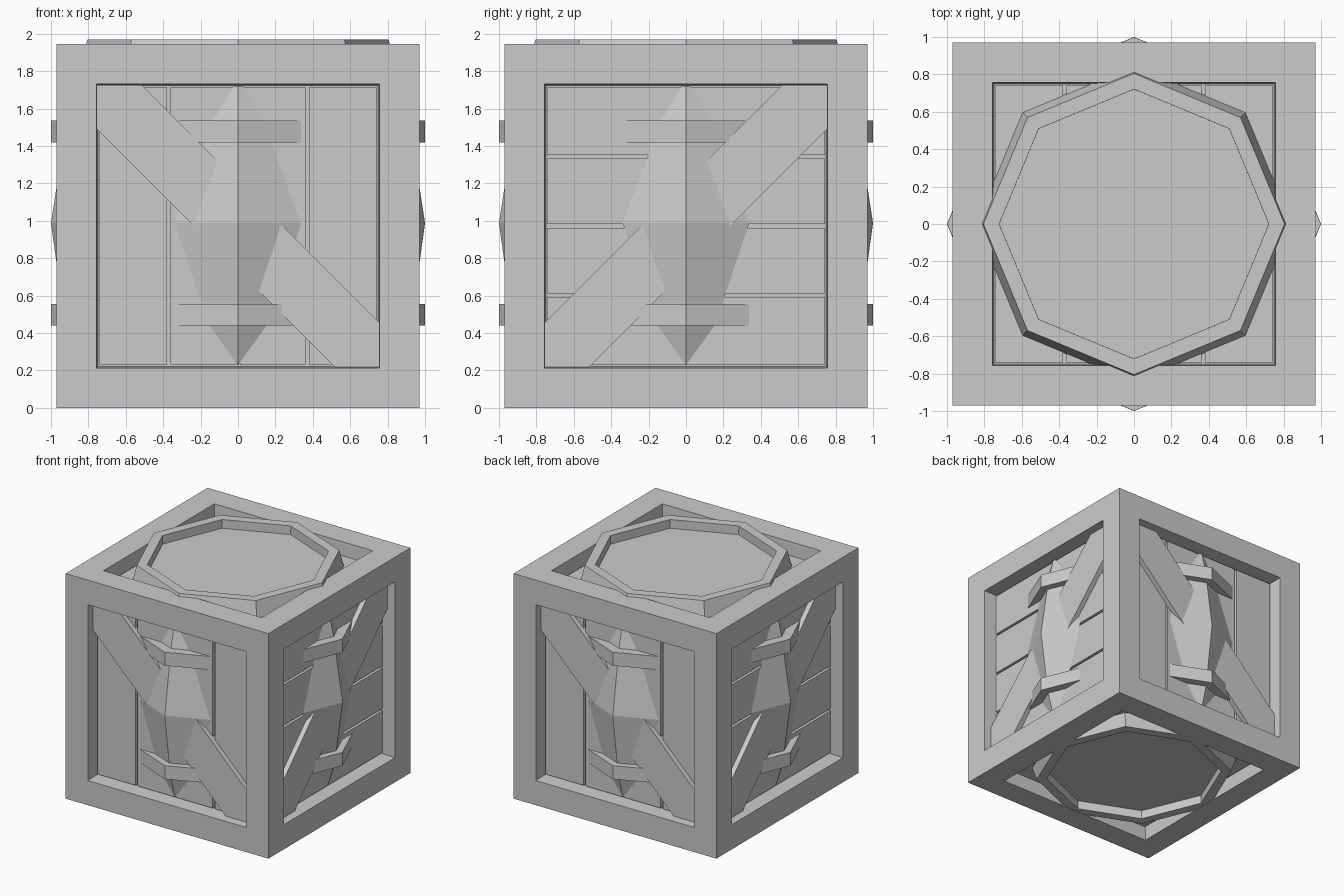
import bpy, bmesh, math
from mathutils import Matrix

if "Cube" in bpy.data.objects:
    bpy.data.objects.remove(bpy.data.objects["Cube"])

C = 0.9725          # centre height of the crate
H = 0.97            # half size of the frame
PANEL = 0.86        # distance of plank faces from the centre


def finish(bm, name, matrix=Matrix()):
    bmesh.ops.transform(bm, matrix=matrix, verts=bm.verts)
    bmesh.ops.recalc_face_normals(bm, faces=bm.faces)
    mesh = bpy.data.meshes.new(name)
    bm.to_mesh(mesh)
    bm.free()
    ob = bpy.data.objects.new(name, mesh)
    bpy.context.collection.objects.link(ob)
    return ob


def hull(name, points, matrix):
    bm = bmesh.new()
    for p in points:
        bm.verts.new(p)
    bmesh.ops.convex_hull(bm, input=bm.verts)
    bmesh.ops.dissolve_limit(bm, angle_limit=0.01, verts=bm.verts, edges=bm.edges)
    return finish(bm, name, matrix)


def box(name, u0, u1, v0, v1, d0, d1, matrix):
    # local axes: u along the side, d outward (toward -y), v up
    return hull(name, [(u, -d, v) for u in (u0, u1) for d in (d0, d1) for v in (v0, v1)], matrix)


def planks(name, horizontal, matrix):
    edges = [-0.75, -0.37, 0, 0.37, 0.75]
    for i in range(4):
        a, b = edges[i] + 0.01, edges[i + 1] - 0.01
        if horizontal:
            box(name, -0.742, 0.742, a, b, 0.82, PANEL, matrix)
        else:
            box(name, a, b, -0.742, 0.742, 0.82, PANEL, matrix)


# Frame: cube with a recessed, slightly tapered window in every side
bm = bmesh.new()
bmesh.ops.create_cube(bm, size=1)
bmesh.ops.scale(bm, vec=(2 * H, 2 * H, 2 * C), verts=bm.verts)
sides = list(bm.faces)
bmesh.ops.inset_individual(bm, faces=sides, thickness=0.213, use_even_offset=True)
bmesh.ops.inset_individual(bm, faces=sides, thickness=0.008, depth=-0.14, use_even_offset=True)
finish(bm, "crate_frame", Matrix.Translation((0, 0, C)))

# Four upright sides: planks, diagonal brace, crystal and two bands
CRYSTAL = [(-0.745, 0.0), (-0.53, 0.064), (0.015, 0.14), (0.56, 0.056), (0.748, 0.01)]
BRACE = [(-0.753, 0.753), (-0.515, 0.753), (0.753, -0.515),
         (0.753, -0.753), (0.515, -0.753), (-0.753, 0.515)]
SLOPE = math.tan(math.radians(22.5))
for k in range(4):
    m = Matrix.Translation((0, 0, C)) @ Matrix.Rotation(k * math.pi / 2, 4, 'Z')
    s = -1 if k % 2 else 1
    planks("side_plank", k % 2 == 1, m)
    hull("diagonal_brace", [(s * u, -d, v) for u, v in BRACE for d in (0.835, 0.903)], m)
    pts = []
    for v, d in CRYSTAL:
        pts.append((0, -PANEL - d, v))
        if d:
            pts += [(t * d / SLOPE, -PANEL, v) for t in (-1, 1)]
    hull("crystal", pts, m)
    for v in (0.505, -0.475):
        hull("crystal_band", [(u, -d, v + h) for u, d in ((-0.336, PANEL), (0, 0.999), (0.336, PANEL))
                              for h in (-0.058, 0.058)], m)

# Top and bottom: planks and an octagonal tapered lid with a sunken centre
for name, turn, reach in (("top", -1, 0.9975), ("bottom", 1, 0.97)):
    base = Matrix.Translation((0, 0, C))
    planks(name + "_plank", False, base @ Matrix.Rotation(turn * math.pi / 2, 4, 'X'))
    bm = bmesh.new()
    low = 0.85
    bmesh.ops.create_cone(bm, cap_ends=True, segments=8, radius1=0.845, radius2=0.805, depth=reach - low)
    bmesh.ops.translate(bm, vec=(0, 0, (reach + low) / 2), verts=bm.verts)
    bm.normal_update()
    cap = [max(bm.faces, key=lambda f: f.calc_center_median().z)]
    bmesh.ops.inset_region(bm, faces=cap, thickness=0.078, use_even_offset=True)
    bmesh.ops.inset_region(bm, faces=cap, thickness=0.0005, depth=-0.075)
    flip = Matrix.Rotation(0 if name == "top" else math.pi, 4, 'X')
    finish(bm, name + "_octagon_lid", base @ flip)
